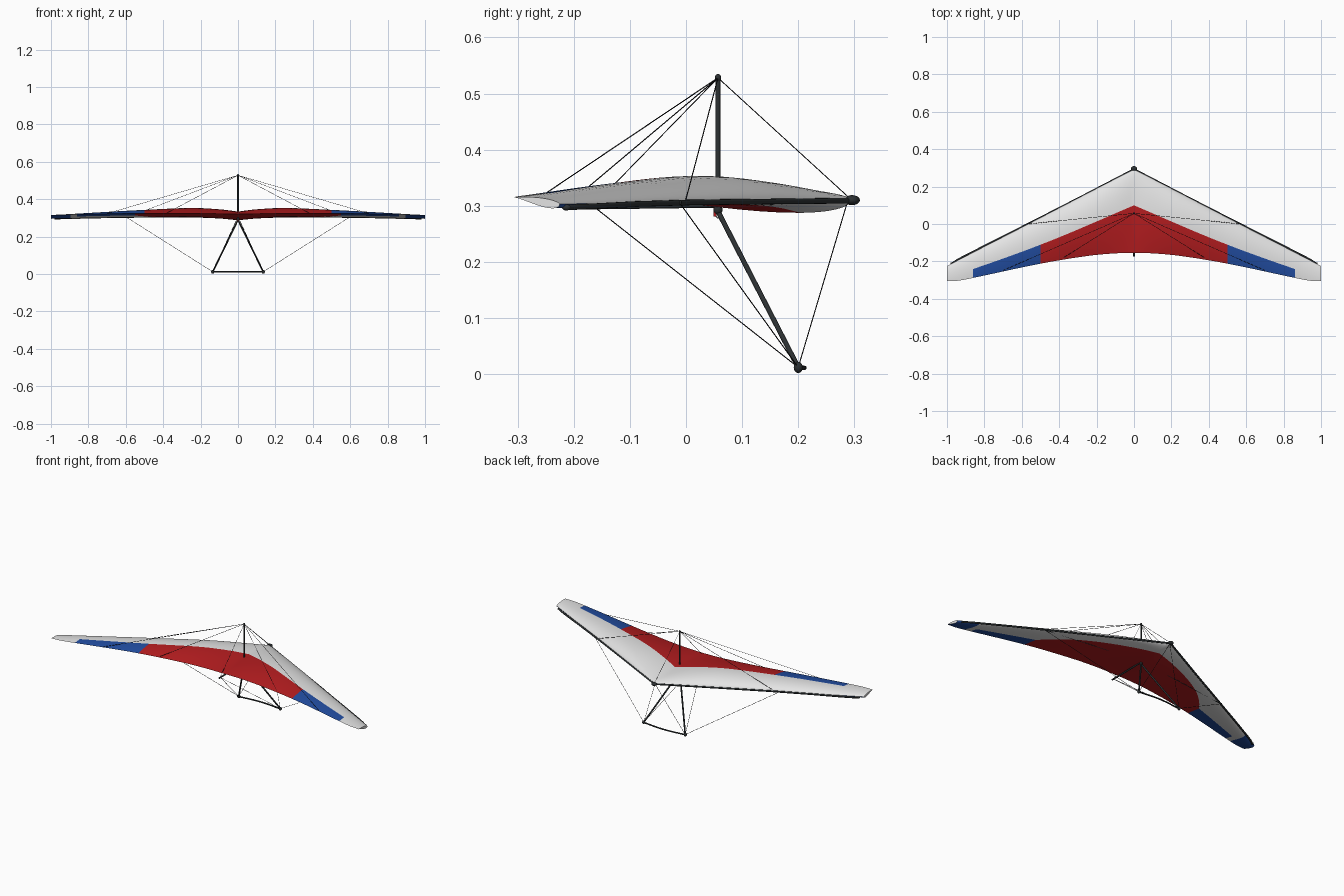
import bpy, bmesh, math
from mathutils import Vector

if "Cube" in bpy.data.objects:
    bpy.data.objects.remove(bpy.data.objects["Cube"])


def mat(name, r, g, b):
    m = bpy.data.materials.new(name)
    m.diffuse_color = (r, g, b, 1)
    m.use_nodes = True
    m.node_tree.nodes["Principled BSDF"].inputs["Base Color"].default_value = m.diffuse_color
    return m


WHITE = mat("sail white", 0.78, 0.78, 0.78)
RED = mat("sail red", 0.46, 0.012, 0.014)
BLUE = mat("sail blue", 0.016, 0.075, 0.36)
DARK = mat("tube charcoal", 0.025, 0.03, 0.032)
WIRE = mat("wire black", 0.012, 0.012, 0.014)


def curve_at(pts, x):
    """Smooth interpolation through (x, value) points."""
    n = len(pts)

    def slope(i):
        a, b = pts[max(i - 1, 0)], pts[min(i + 1, n - 1)]
        return (b[1] - a[1]) / (b[0] - a[0])
    for i in range(n - 1):
        (x0, y0), (x1, y1) = pts[i], pts[i + 1]
        if x <= x1 or i == n - 2:
            d = x1 - x0
            s = (x - x0) / d
            return ((2*s**3 - 3*s**2 + 1) * y0 + (s**3 - 2*s**2 + s) * d * slope(i)
                    + (3*s**2 - 2*s**3) * y1 + (s**3 - s**2) * d * slope(i + 1))


def finish(bm, name, mats, smooth=True):
    bmesh.ops.recalc_face_normals(bm, faces=bm.faces)
    me = bpy.data.meshes.new(name)
    bm.to_mesh(me)
    bm.free()
    ob = bpy.data.objects.new(name, me)
    bpy.context.collection.objects.link(ob)
    for m in mats:
        me.materials.append(m)
    if smooth:
        bpy.ops.object.select_all(action='DESELECT')
        ob.select_set(True)
        bpy.context.view_layer.objects.active = ob
        bpy.ops.object.shade_smooth_by_angle(angle=math.radians(40))
    return ob


def tube(name, pts, radius, material, sides=12):
    """Round tube swept along points."""
    pts = [Vector(p) for p in pts]
    bm = bmesh.new()
    rings = []
    for i, p in enumerate(pts):
        t = (pts[min(i + 1, len(pts) - 1)] - pts[max(i - 1, 0)]).normalized()
        ref = Vector((0, 0, 1)) if abs(t.z) < 0.9 else Vector((0, 1, 0))
        u = t.cross(ref).normalized()
        v = t.cross(u)
        rings.append([bm.verts.new(p + radius * (math.cos(a) * u + math.sin(a) * v))
                      for a in (2 * math.pi * k / sides for k in range(sides))])
    for a, b in zip(rings, rings[1:]):
        for k in range(sides):
            j = (k + 1) % sides
            bm.faces.new((a[k], a[j], b[j], b[k]))
    bm.faces.new(rings[0])
    bm.faces.new(rings[-1])
    return finish(bm, name, [material])


def ball(name, loc, size, material):
    bm = bmesh.new()
    bmesh.ops.create_uvsphere(bm, u_segments=16, v_segments=10, radius=1)
    for v in bm.verts:
        v.co = Vector(loc) + Vector((v.co.x * size[0], v.co.y * size[1], v.co.z * size[2]))
    return finish(bm, name, [material])


# Sail outline and section, as functions of distance from the centreline
TE_Y = [(0, -.155), (.1, -.157), (.25, -.171), (.5, -.212), (.86, -.288), (.94, -.303), (1, -.306)]
LE_Z = [(0, .311), (.5, .308), (1, .303)]
TE_Z = [(0, .321), (.3, .324), (.6, .324), (1, .315)]
TOP_H = [(0, .019), (.1, .031), (.25, .038), (.5, .028), (.86, .012), (1, .006)]
LOW_H = [(0, .026), (.1, .016), (.25, .010), (.5, .008), (1, .010)]
SEAM = [(0, .433), (.5, .59), (.86, .65), (1, .66)]


def le_y(x):
    return 0.295 - 0.52 * x


def low_seam(x):
    if x <= .55:
        return .2 + .42 * (x / .55) ** 6
    return .62


def sail_point(x, t, top):
    a = abs(x)
    y = le_y(a) + (curve_at(TE_Y, a) - le_y(a)) * t
    z = curve_at(LE_Z, a) + (curve_at(TE_Z, a) - curve_at(LE_Z, a)) * t
    if top:
        z += curve_at(TOP_H, a) * t ** .6 * (1 - t) / .347
    else:
        z -= curve_at(LOW_H, a) * t ** .5 * (1 - t) ** 1.5 / .325
    return (x, y, z)


# Sail: closed thin section lofted across the span, seams follow the colour edges
half = [.5 * i / 24 for i in range(24)] + [.5 + .05 * i / 4 for i in range(4)] \
    + [.55 + .31 * i / 14 for i in range(14)] + [.86 + .14 * i / 8 for i in range(9)]
xs = [-x for x in reversed(half[1:])] + half
K = 10                                   # steps in front of and behind the seam


def chord_steps(seam):
    front = [seam * (i / K) ** 1.7 for i in range(K)]
    return front + [seam + (1 - seam) * i / K for i in range(K + 1)]


bm = bmesh.new()
rings = []
for x in xs:
    up = chord_steps(curve_at(SEAM, abs(x)))
    lo = chord_steps(low_seam(abs(x)))
    ring = [bm.verts.new(sail_point(x, t, True)) for t in reversed(up)]
    ring += [bm.verts.new(sail_point(x, t, False)) for t in lo[1:-1]]
    rings.append(ring)
n = len(rings[0])
for i in range(len(xs) - 1):
    xm = abs(xs[i] + xs[i + 1]) / 2
    for k in range(n):
        j = (k + 1) % n
        f = bm.faces.new((rings[i][k], rings[i][j], rings[i + 1][j], rings[i + 1][k]))
        if k < 2 * K:                    # upper surface
            if k < K:
                f.material_index = 1 if xm < .5 else 2 if xm < .86 else 0
        elif k >= 3 * K:                 # lower surface behind its seam
            f.material_index = 1 if xm < .55 else 2 if xm < .86 else 0
        if k >= 2 * K and xm > .9:       # coloured tip underside
            f.material_index = 2
bm.faces.new(rings[0])
bm.faces.new(rings[-1])
finish(bm, "sail", [WHITE, RED, BLUE])

# Airframe
APEX = (0, .057, .29)
TOP = (0, .057, .528)
tube("keel", [(0, .3, .31), (0, .06, .301), (0, -.175, .298)], .0045, DARK)
tube("kingpost", [APEX, TOP], .0042, DARK)
ball("kingpost_cap", TOP, (.0055, .0055, .007), DARK)
ball("nose_plate", (0, .296, .31), (.016, .014, .009), DARK)
ball("apex_bracket", (0, .057, .293), (.008, .008, .009), DARK)

# Control bar, bowed forward in the middle
bar = [(.135 * s, .2 + .011 * (1 - s * s) ** 1.5, .011) for s in (i / 10 for i in range(-10, 11))]
tube("base_bar", bar, .004, DARK)

# Hang loop
tube("hang_loop", [(0, .052, .30), (0, .052, .281)], .0028, RED)
tube("hang_ring", [(0, .058 + .005 * math.cos(a), .284 + .006 * math.sin(a))
                   for a in (i * math.pi / 6 for i in range(13))], .0012, WHITE, 8)

for side, label in ((1, "right"), (-1, "left")):
    corner = (.135 * side, .2, .012)
    junction = (.6 * side, -.012, .306)
    tube(label + "_leading_edge_tube",
         [(0, .293, .309), (.3 * side, .137, .3075), (.55 * side, .009, .306),
          (.75 * side, -.092, .303), (.9 * side, -.168, .299),
          (.945 * side, -.192, .298), (.978 * side, -.214, .297)], .005, DARK)
    ball(label + "_tube_end_cap", (.976 * side, -.213, .297), (.006, .008, .0055), DARK)
    tube(label + "_crossbar", [(0, .055, .312), junction], .004, DARK)
    tube(label + "_upright", [APEX, corner], .0045, DARK)
    ball(label + "_corner_fitting", corner, (.009, .008, .010), DARK)
    # Rigging wires
    for name, start, end in (
            ("upper_side_wire", TOP, (.57 * side, 0, .312)),
            ("inner_reflex_wire", TOP, sail_point(.38 * side, .97, True)),
            ("outer_reflex_wire", TOP, sail_point(.70 * side, .97, True)),
            ("lower_side_wire", corner, junction),
            ("lower_nose_wire", corner, (0, .288, .308)),
            ("lower_tail_wire", corner, (0, -.165, .299))):
        tube(label + "_" + name, [start, end], .001, WIRE, 6)

tube("upper_nose_wire", [TOP, (0, .29, .315)], .001, WIRE, 6)
tube("upper_tail_wire", [TOP, (0, -.165, .30)], .001, WIRE, 6)
